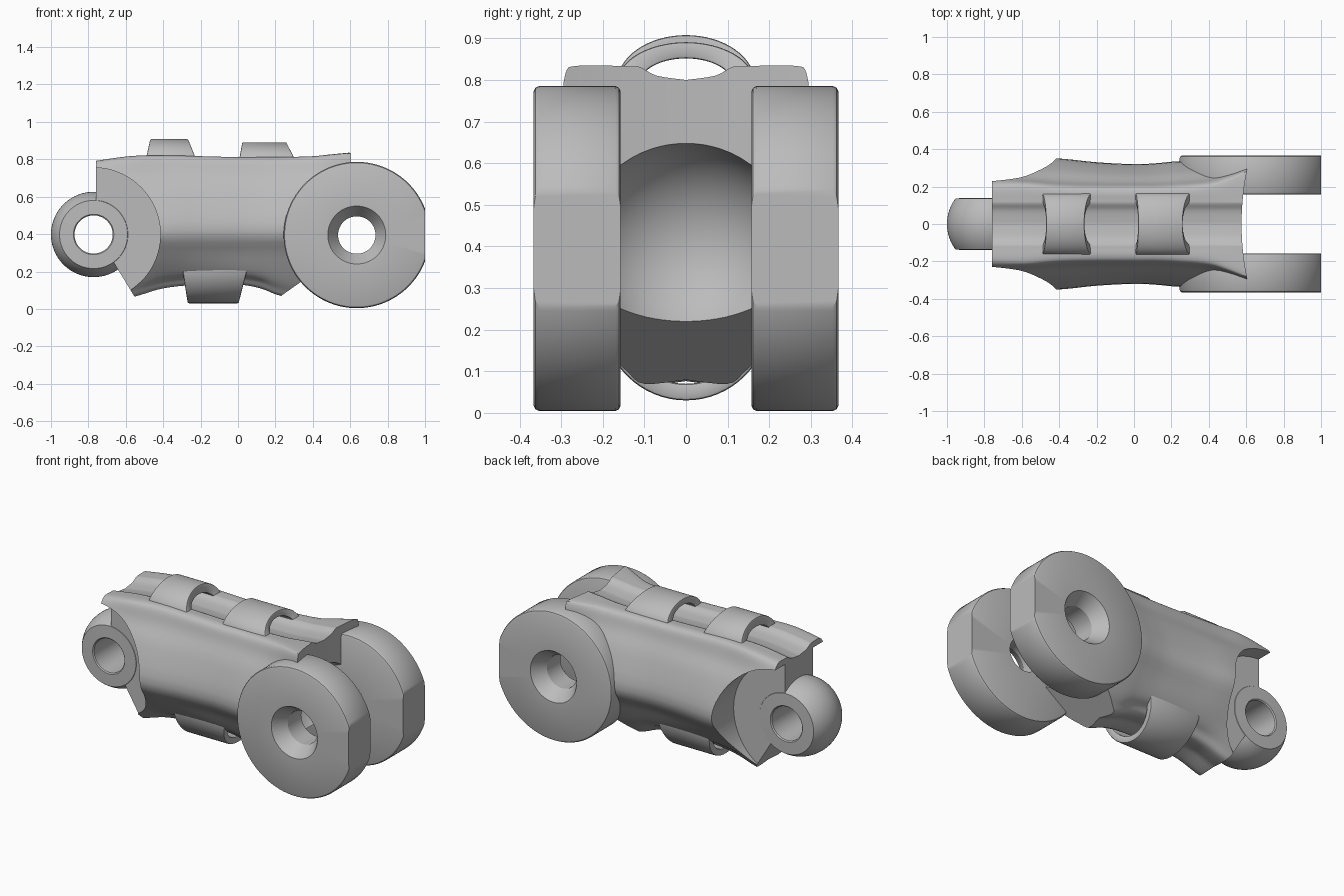
import bpy
import bmesh
from math import sin, cos, pi, radians
from mathutils import Vector

if "Cube" in bpy.data.objects:
    bpy.data.objects.remove(bpy.data.objects["Cube"], do_unlink=True)

grey = bpy.data.materials.new("plain grey")
grey.use_nodes = True
grey.diffuse_color = (0.5, 0.5, 0.5, 1)
grey.node_tree.nodes["Principled BSDF"].inputs["Base Color"].default_value = (0.5, 0.5, 0.5, 1)

LUG = Vector((-0.772, 0, 0.398))      # axis of the rounded lug
FORK = Vector((0.635, 0, 0.395))      # axis of the fork discs


def finish(name, bm):
    bmesh.ops.recalc_face_normals(bm, faces=bm.faces)
    mesh = bpy.data.meshes.new(name)
    bm.to_mesh(mesh)
    bm.free()
    mesh.materials.append(grey)
    obj = bpy.data.objects.new(name, mesh)
    bpy.context.collection.objects.link(obj)
    return obj


def activate(obj):
    bpy.ops.object.select_all(action='DESELECT')
    obj.select_set(True)
    bpy.context.view_layer.objects.active = obj


def smooth(obj):
    activate(obj)
    bpy.ops.object.shade_smooth_by_angle(angle=radians(32))


def loft(name, rings, closed):
    """Skin equal rings of points; join last to first if closed, else cap."""
    bm = bmesh.new()
    rows = [[bm.verts.new(p) for p in ring] for ring in rings]
    size = len(rows[0])
    pairs = list(zip(rows, rows[1:]))
    if closed:
        pairs.append((rows[-1], rows[0]))
    for a, b in pairs:
        for i in range(size):
            j = (i + 1) % size
            bm.faces.new((a[i], a[j], b[j], b[i]))
    if not closed:
        bm.faces.new(rows[0])
        bm.faces.new(rows[-1])
    return finish(name, bm)


def lathe(name, centre, profile, steps=96):
    """Turn a closed (radius, y) profile around the y axis."""
    rings = []
    for k in range(steps):
        a = 2 * pi * k / steps
        rings.append([centre + Vector((r * cos(a), y, r * sin(a))) for r, y in profile])
    return loft(name, rings, True)


def spline(points, steps):
    """Smooth curve through points of any dimension."""
    pts = [Vector(p) for p in points]
    pts = [pts[0]] + pts + [pts[-1]]
    out = []
    for a, b, c, d in zip(pts, pts[1:], pts[2:], pts[3:]):
        for k in range(steps):
            t = k / steps
            out.append(b + (c - a) * t / 2 + (a * 2 - b * 5 + c * 4 - d) * t * t / 2
                       + (b * 3 - a - c * 3 + d) * t ** 3 / 2)
    return out + [pts[-1]]


def carve(target, cutter):
    cutter.hide_render = True
    mod = target.modifiers.new("carve", 'BOOLEAN')
    mod.operation = 'DIFFERENCE'
    mod.solver = 'EXACT'
    mod.object = cutter
    activate(target)
    bpy.ops.object.modifier_apply(modifier=mod.name)
    bpy.data.objects.remove(cutter, do_unlink=True)


def rod(centre, radius, y0, y1, steps=96):
    """Cylinder cutter along y."""
    rings = []
    for y in (y0, y1):
        rings.append([centre + Vector((radius * cos(2 * pi * k / steps), y,
                                       radius * sin(2 * pi * k / steps))) for k in range(steps)])
    return loft("cutter", rings, False)


def prism(outline):
    """Cutter from an (x, z) outline, running across the whole width."""
    return loft("cutter", [[(x, y, z) for x, z in outline] for y in (-0.6, 0.6)], False)


# Main body: one cross-section, varied along the length
def section(row):
    x, top, lip, wide, low = row

    def flank(t):
        return lip + (wide - lip) * t
    half = spline([(0, top - 0.032), (0.07, top - 0.022), (0.107, top - 0.003), (0.13, top),
                   (lip - 0.03, top), (lip, top - 0.02), (flank(0.2), 0.72),
                   (flank(0.62), 0.61), (wide, 0.42), (wide - 0.065, 0.3),
                   (0.19, 0.13 + low / 2), (0.14, low + 0.035), (0.1, low),
                   (0, low + 0.012)], 4)
    mirrored = [(-y, z) for y, z in reversed(half[1:-1])]
    return [(x, y, z) for y, z in [tuple(p) for p in half] + mirrored]


# Columns: x, top height, lip half-width, widest half-width, underside height
stations = [(-0.76, 0.79, 0.22, 0.35, 0.05), (-0.58, 0.815, 0.22, 0.35, 0.06),
            (-0.4, 0.82, 0.205, 0.35, 0.11), (-0.2, 0.815, 0.2, 0.33, 0.13),
            (0, 0.81, 0.2, 0.32, 0.13), (0.12, 0.81, 0.2, 0.325, 0.11),
            (0.23, 0.81, 0.205, 0.335, 0.07), (0.4, 0.815, 0.22, 0.34, 0.05),
            (0.5, 0.825, 0.25, 0.34, 0.05), (0.605, 0.835, 0.29, 0.345, 0.05)]
body = loft("body", [section(r) for r in spline(stations, 5)], False)

# Slanted underside at both ends
carve(body, prism([(-0.9, 0.4), (-0.757, 0.4), (-0.55, 0.06), (-0.5, -0.02), (-0.9, -0.02)]))
carve(body, prism([(0.146, 0.01), (0.514, 0.27), (0.8, 0.27), (0.8, -0.1), (0.146, -0.1)]))

# Round recesses beside the lug, and clear bores on both axes
carve(body, rod(LUG, 0.357, 0.135, 0.6))
carve(body, rod(LUG, 0.357, -0.6, -0.135))
carve(body, rod(LUG, 0.104, -0.6, 0.6))
carve(body, rod(FORK, 0.158, -0.6, 0.6))

# Ball socket between the discs
bm = bmesh.new()
bmesh.ops.create_uvsphere(bm, u_segments=64, v_segments=32, radius=0.26)
bmesh.ops.translate(bm, verts=bm.verts, vec=FORK)
carve(body, finish("cutter", bm))

# Shallow hollow in the fork end wall
bm = bmesh.new()
bmesh.ops.create_cone(bm, cap_ends=True, segments=192, radius1=1.4, radius2=1.4, depth=3)
bmesh.ops.translate(bm, verts=bm.verts, vec=(1.975, 0, 0))
carve(body, finish("cutter", bm))
smooth(body)

# Rounded lug: a ball with flat sides and a bore
ball = 0.228
arc = [radians(-37 + 74 * k / 16) for k in range(17)]
lug = lathe("lug", LUG, [(ball * cos(a), ball * sin(a)) for a in arc]
            + [(0.108, 0.139), (0.102, 0.133), (0.102, -0.133), (0.108, -0.139)])
smooth(lug)

# Fork discs: countersunk bore, soft rims, flat front
for side, label in ((1, "left"), (-1, "right")):
    profile = [(0.1, 0.157), (0.1, 0.285), (0.155, 0.366), (0.378, 0.366), (0.386, 0.362),
               (0.391, 0.353), (0.391, 0.17), (0.386, 0.161), (0.378, 0.157)]
    disc = lathe(label + "_fork_disc", FORK, [(r, side * y) for r, y in profile], 128)
    bm = bmesh.new()
    bm.from_mesh(disc.data)
    bmesh.ops.bisect_plane(bm, geom=bm.verts[:] + bm.edges[:] + bm.faces[:],
                           plane_co=(1, 0, 0), plane_no=(1, 0, 0), clear_outer=True)
    bmesh.ops.holes_fill(bm, edges=[e for e in bm.edges if e.is_boundary], sides=0)
    bmesh.ops.recalc_face_normals(bm, faces=bm.faces)
    bm.to_mesh(disc.data)
    bm.free()
    smooth(disc)


# Arched cable straps, with ends drawn in towards the crown
def strap(name, base, crown, z, outer, inner, up=1, steps=32):
    rings = []
    for k in range(steps + 1):
        a = pi * k / steps
        x0, x1 = (b + (c - b) * sin(a) for b, c in zip(base, crown))
        ring = []
        for x, (ry, rz) in ((x0, outer), (x1, outer), (x1, inner), (x0, inner)):
            ring.append((x, ry * cos(a), z + up * rz * sin(a)))
        rings.append(ring)
    obj = loft(name, rings, False)
    mod = obj.modifiers.new("soft edges", 'BEVEL')
    mod.width = 0.008
    mod.segments = 2
    mod.limit_method = 'ANGLE'
    mod.angle_limit = radians(40)
    activate(obj)
    bpy.ops.object.modifier_apply(modifier=mod.name)
    smooth(obj)


strap("top_strap_rear", (-0.495, -0.22), (-0.47, -0.265), 0.79, (0.167, 0.118), (0.112, 0.062))
strap("top_strap_front", (0.005, 0.31), (0.022, 0.26), 0.79, (0.167, 0.101), (0.112, 0.062))
strap("bottom_strap", (-0.3, 0.055), (-0.27, 0.005), 0.23, (0.2, 0.2), (0.16, 0.16), -1)
